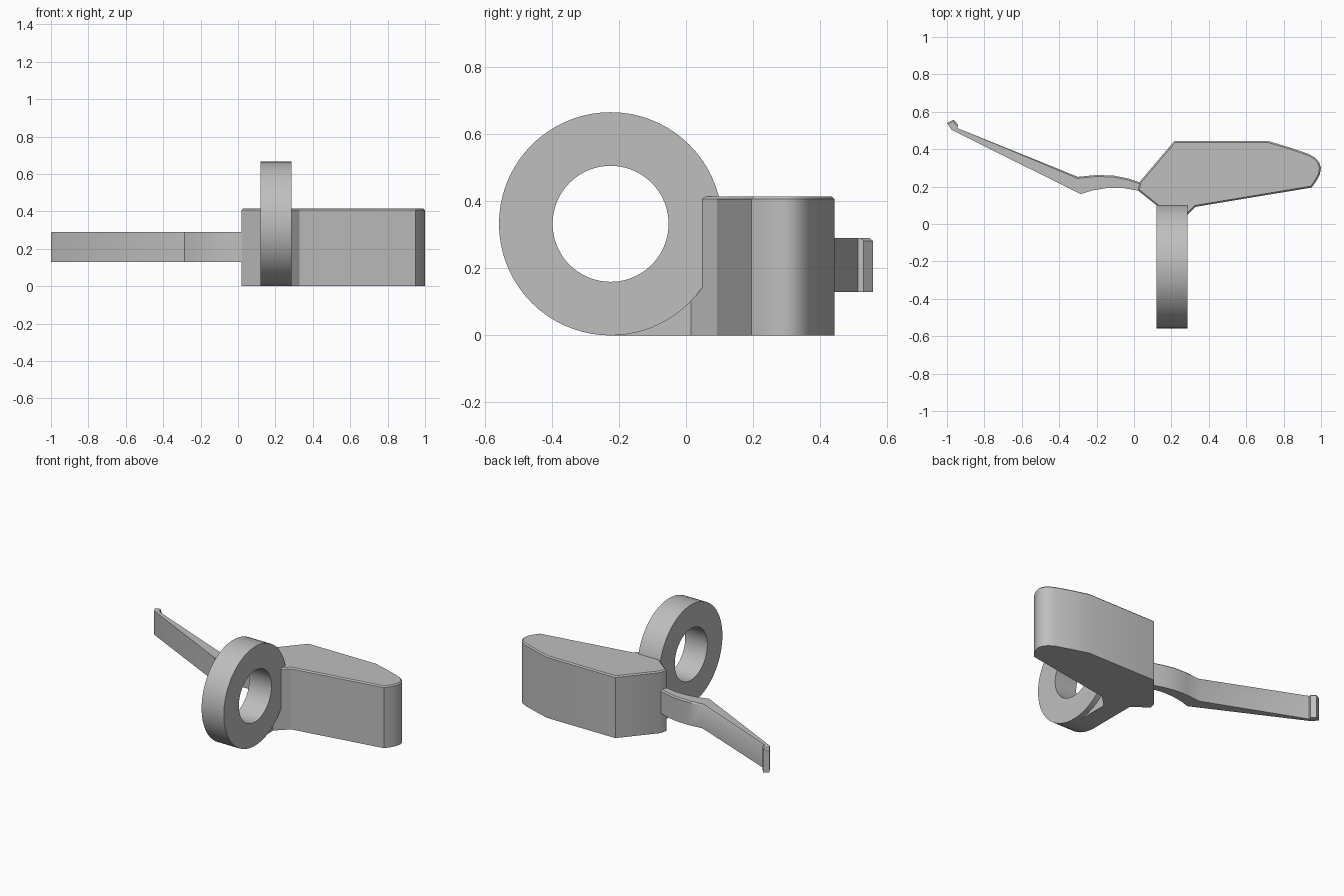
import bpy, bmesh
from math import sin, cos, pi, radians

cube = bpy.data.objects.get("Cube")
if cube:
    bpy.data.objects.remove(cube, do_unlink=True)

# One plain grey
grey = bpy.data.materials.new("mid grey")
grey.use_nodes = True
grey.diffuse_color = (0.52, 0.52, 0.52, 1)
grey.node_tree.nodes["Principled BSDF"].inputs["Base Color"].default_value = (0.52, 0.52, 0.52, 1)


def finish(bm, name):
    bmesh.ops.recalc_face_normals(bm, faces=bm.faces[:])
    mesh = bpy.data.meshes.new(name)
    bm.to_mesh(mesh)
    bm.free()
    mesh.materials.append(grey)
    obj = bpy.data.objects.new(name, mesh)
    bpy.context.collection.objects.link(obj)
    bpy.ops.object.select_all(action='DESELECT')
    obj.select_set(True)
    bpy.context.view_layer.objects.active = obj
    bpy.ops.object.shade_smooth_by_angle(angle=radians(30))
    return obj


def prism(name, points, shift, softened=None, width=0.01):
    """Extrude a flat outline; soften the upper edges chosen by a rule."""
    bm = bmesh.new()
    face = bm.faces.new([bm.verts.new(p) for p in points])
    cap = bmesh.ops.extrude_face_region(bm, geom=[face])["geom"]
    top = [v for v in cap if isinstance(v, bmesh.types.BMVert)]
    bmesh.ops.translate(bm, verts=top, vec=shift)
    bmesh.ops.recalc_face_normals(bm, faces=bm.faces[:])
    if softened:
        edges = [e for e in bm.edges if e.verts[0] in top and e.verts[1] in top
                 and any(softened(f.normal) for f in e.link_faces)]
        bmesh.ops.bevel(bm, geom=edges, offset=width, segments=1, affect='EDGES', clamp_overlap=True)
    return finish(bm, name)


# Main wedge-shaped block with a rounded end
block = [(0.02, 0.18), (0.12, 0.10), (0.12, 0.015), (0.25, 0.015), (0.33, 0.092),
         (0.95, 0.195), (0.975, 0.23), (0.993, 0.265), (1.0, 0.30), (0.99, 0.33),
         (0.968, 0.355), (0.93, 0.376), (0.83, 0.41), (0.72, 0.443), (0.215, 0.443),
         (0.03, 0.225)]
prism("main_block", [(x, y, 0) for x, y in block], (0, 0, 0.415),
      lambda n: abs(n.z) < 0.5, 0.008)

# Foot that joins the block to the ring along the base
foot = [(-0.225, 0), (0.05, 0), (0.05, 0.15), (0, 0.15), (-0.225, 0.08)]
prism("ring_foot", [(0.12, y, z) for y, z in foot], (0.13, 0, 0))

# Long bent arm with a small hooked tip
arm = [(0.04, 0.22), (-0.03, 0.243), (-0.11, 0.259), (-0.20, 0.262), (-0.30, 0.252),
       (-0.945, 0.513), (-0.94, 0.53), (-0.965, 0.558), (-1.0, 0.54), (-0.975, 0.503),
       (-0.285, 0.16), (-0.22, 0.18), (-0.14, 0.193), (-0.06, 0.193), (0.04, 0.175)]
prism("bent_arm", [(x, y, 0.13) for x, y in arm], (0, 0, 0.16),
      lambda n: n.y > 0.5, 0.008)

# Flat-sided ring
bm = bmesh.new()
sides = 72
loops = []
for x, r in ((0.12, 0.333), (0.285, 0.333), (0.285, 0.173), (0.12, 0.173)):
    angles = [2 * pi * i / sides for i in range(sides)]
    loops.append([bm.verts.new((x, -0.225 + r * cos(a), 0.333 + r * sin(a))) for a in angles])
for k in range(4):
    a, b = loops[k], loops[(k + 1) % 4]
    for i in range(sides):
        j = (i + 1) % sides
        bm.faces.new((a[i], a[j], b[j], b[i]))
finish(bm, "ring")
